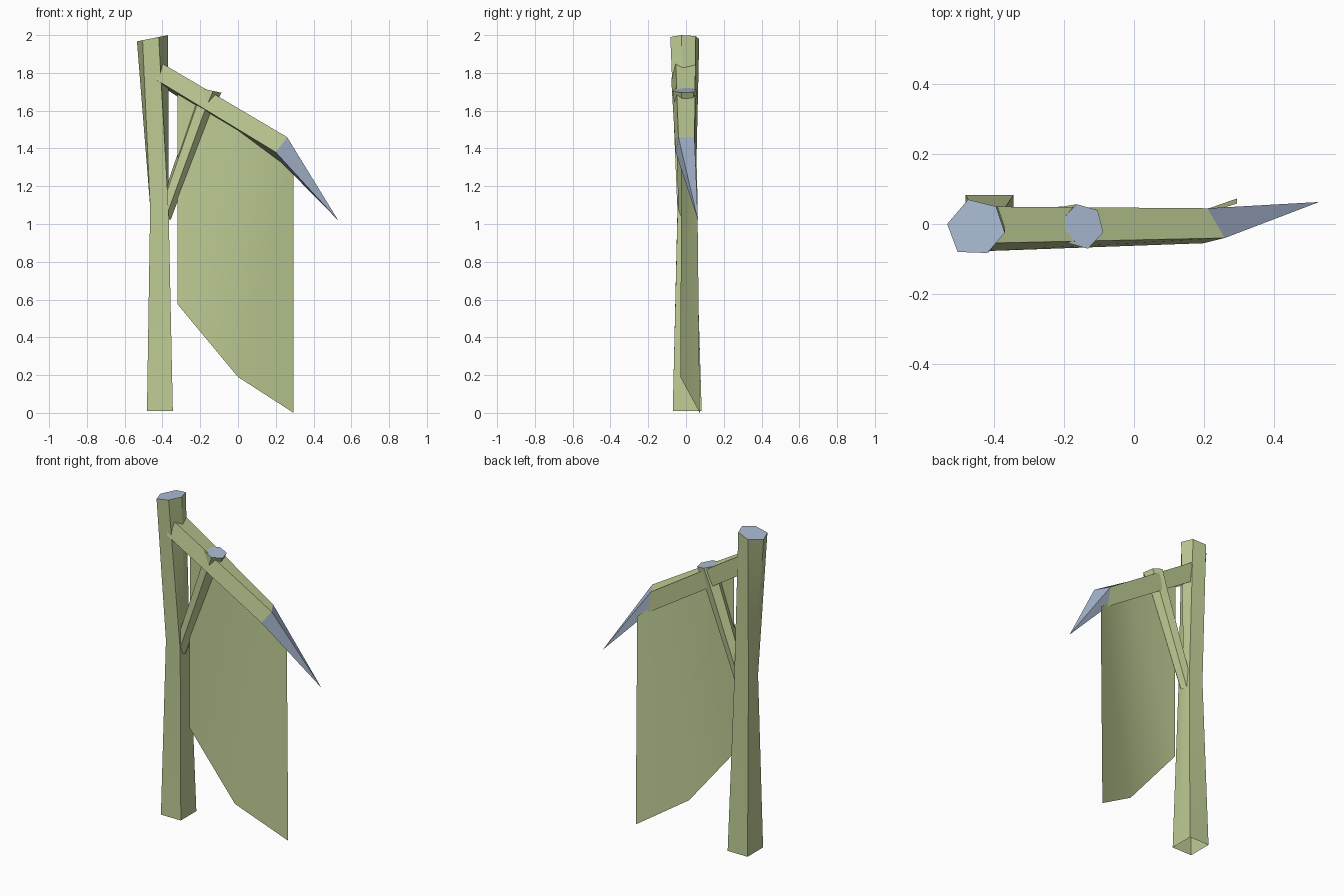
import bpy
import bmesh
import math

if "Cube" in bpy.data.objects:
    bpy.data.objects.remove(bpy.data.objects["Cube"], do_unlink=True)


def make_material(name, colour):
    mat = bpy.data.materials.new(name)
    mat.use_nodes = True
    mat.diffuse_color = colour
    mat.node_tree.nodes["Principled BSDF"].inputs["Base Color"].default_value = colour
    return mat


GREEN = make_material("pale green", (0.52, 0.61, 0.30, 1))
BLUE = make_material("pale blue", (0.41, 0.50, 0.66, 1))


def finish(bm, name, mats, smooth_angle=30):
    """Turn a bmesh into a linked object, smooth apart from sharp edges."""
    bmesh.ops.recalc_face_normals(bm, faces=bm.faces)
    mesh = bpy.data.meshes.new(name)
    bm.to_mesh(mesh)
    bm.free()
    for mat in mats:
        mesh.materials.append(mat)
    obj = bpy.data.objects.new(name, mesh)
    bpy.context.collection.objects.link(obj)
    bpy.ops.object.select_all(action="DESELECT")
    obj.select_set(True)
    bpy.context.view_layer.objects.active = obj
    bpy.ops.object.shade_smooth_by_angle(angle=math.radians(smooth_angle))
    return obj


def loft(name, rings, mats, cap_end=True):
    """Join rings of equal length with quads; the end cap takes the last material."""
    bm = bmesh.new()
    loops = [[bm.verts.new(p) for p in ring] for ring in rings]
    n = len(loops[0])
    for a, b in zip(loops, loops[1:]):
        for i in range(n):
            j = (i + 1) % n
            bm.faces.new((a[i], a[j], b[j], b[i]))
    if cap_end:
        bm.faces.new(loops[-1]).material_index = len(mats) - 1
    return finish(bm, name, mats)


def box_ring(x0, x1, y0, y1, z_left, z_right):
    """Rectangle with two side midpoints, so that it joins a hexagon."""
    ym = (y0 + y1) / 2
    return [(x0, ym, z_left), (x0, y1, z_left), (x1, y1, z_right),
            (x1, ym, z_right), (x1, y0, z_right), (x0, y0, z_left)]


# Post: square foot, narrow waist, hexagonal slanted top
post_top = [(-0.535, 0.0), (-0.475, 0.07), (-0.395, 0.05),
            (-0.37, -0.025), (-0.42, -0.083), (-0.505, -0.08)]
loft("post", [
    box_ring(-0.482, -0.345, -0.07, 0.083, 0.01, 0.01),
    box_ring(-0.465, -0.367, -0.045, 0.05, 1.09, 1.06),
    [(x, y, 2.0 + (x + 0.37) * 0.2) for x, y in post_top],
], [GREEN, BLUE])

# Beam: sloping four-sided arm, from inside the post to the spike
beam_end = [(0.26, -0.04, 1.46), (0.21, 0.045, 1.46),
            (0.23, 0.04, 1.325), (0.20, -0.055, 1.38)]
loft("beam", [
    [(-0.43, -0.055, 1.867), (-0.43, 0.05, 1.867),
     (-0.43, 0.04, 1.745), (-0.435, -0.078, 1.765)],
    beam_end,
], [GREEN], cap_end=False)

# Spike: pyramid on the end of the beam
bm = bmesh.new()
base = [bm.verts.new(p) for p in beam_end]
tip = bm.verts.new((0.53, 0.063, 1.02))
for i in range(4):
    bm.faces.new((base[i], base[(i + 1) % 4], tip))
finish(bm, "spike", [BLUE], 10)


# Strut: leaning six-sided brace through the beam, with a slanted cap
def strut_ring(cx, cy, z, rx, ry, tilt):
    ring = []
    for i in range(6):
        a = math.radians(60 * i - 15)
        dx = rx * math.cos(a)
        ring.append((cx + dx, cy + ry * math.sin(a), z + dx * tilt))
    return ring


loft("strut", [
    strut_ring(-0.395, 0.0, 1.03, 0.040, 0.040, -0.2),
    strut_ring(-0.19, -0.003, 1.60, 0.050, 0.055, -0.2),
    strut_ring(-0.148, -0.007, 1.708, 0.062, 0.066, -0.22),
], [GREEN, BLUE])

# Banner: bent single sheet with a slanted lower edge
columns = [(-0.32, -0.02, 0.575, 1.74), (0.0, -0.03, 0.19, 1.56),
           (0.295, 0.073, 0.0, 1.29)]
bm = bmesh.new()
pairs = [(bm.verts.new((x, y, lo)), bm.verts.new((x, y * 0.8, hi)))
         for x, y, lo, hi in columns]
for (a, b), (c, d) in zip(pairs, pairs[1:]):
    bm.faces.new((a, c, d, b))
finish(bm, "banner", [GREEN], 40)
